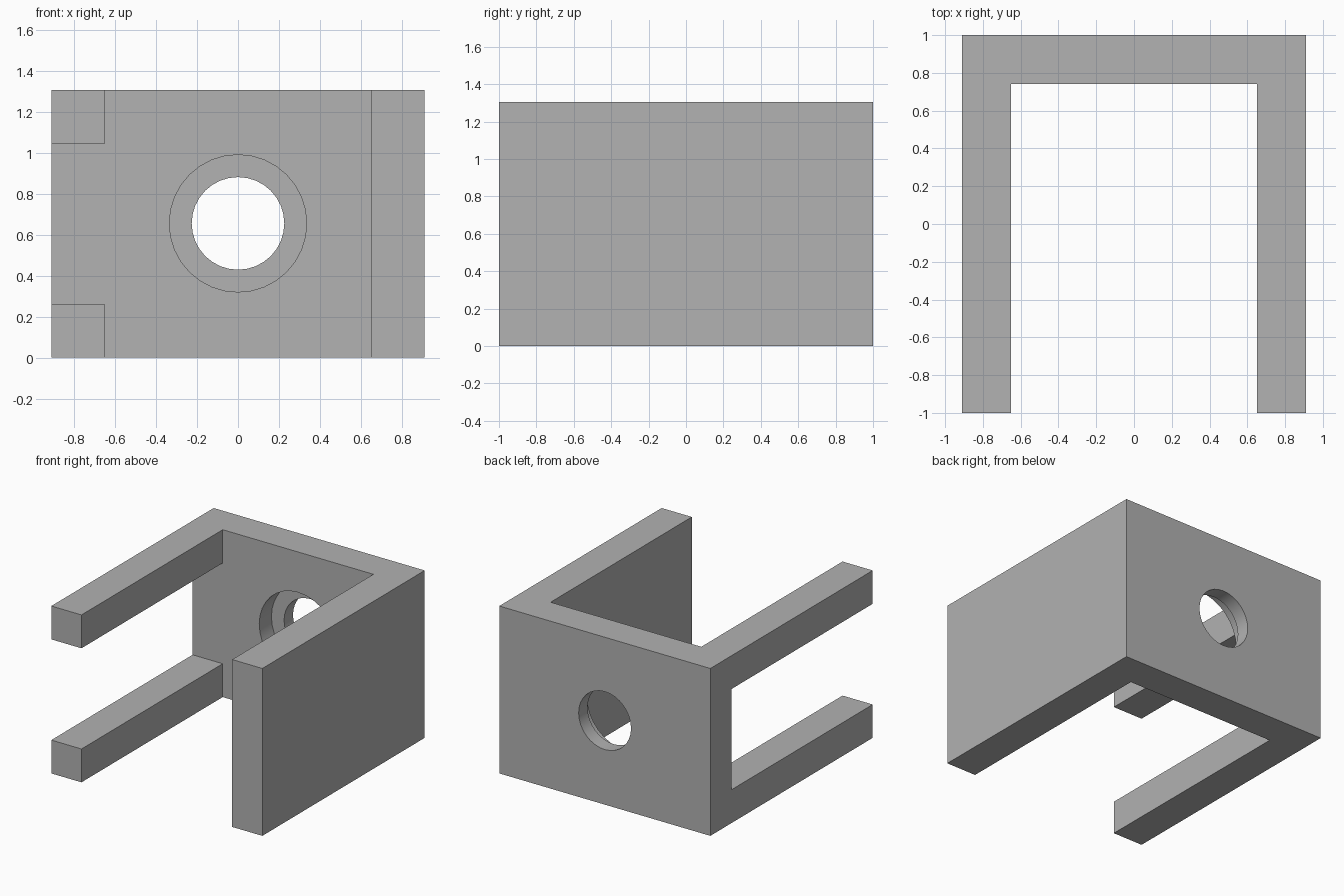
import bpy, bmesh, math
from mathutils import Matrix, Vector

cube = bpy.data.objects.get("Cube")
if cube:
    bpy.data.objects.remove(cube, do_unlink=True)

HALF_W, HALF_L, HEIGHT, WALL = 0.91, 1.0, 1.305, 0.26
INNER_X, INNER_Y = HALF_W - WALL, HALF_L - WALL
HOLE_Z, STEP_Y = 0.655, 0.89

grey = bpy.data.materials.new("plain grey")
grey.use_nodes = True
colour = (0.445, 0.445, 0.445, 1)
grey.diffuse_color = colour
grey.node_tree.nodes["Principled BSDF"].inputs["Base Color"].default_value = colour


def make_object(name, bm):
    bmesh.ops.recalc_face_normals(bm, faces=bm.faces)
    mesh = bpy.data.meshes.new(name)
    bm.to_mesh(mesh)
    bm.free()
    mesh.materials.append(grey)
    obj = bpy.data.objects.new(name, mesh)
    bpy.context.scene.collection.objects.link(obj)
    return obj


def box(name, low, high):
    low, high = Vector(low), Vector(high)
    bm = bmesh.new()
    place = Matrix.Translation((low + high) / 2) @ Matrix.Diagonal((*(high - low), 1))
    bmesh.ops.create_cube(bm, size=1, matrix=place)
    return make_object(name, bm)


def cylinder_along_y(name, radius, y0, y1):
    bm = bmesh.new()
    place = Matrix.Translation((0, (y0 + y1) / 2, HOLE_Z)) @ Matrix.Rotation(math.pi / 2, 4, "X")
    bmesh.ops.create_cone(bm, cap_ends=True, segments=32, radius1=radius,
                          radius2=radius, depth=y1 - y0, matrix=place)
    return make_object(name, bm)


def cut(target, cutter):
    cutter.hide_render = True
    mod = target.modifiers.new("cut", "BOOLEAN")
    mod.operation, mod.solver, mod.object = "DIFFERENCE", "EXACT", cutter
    bpy.context.view_layer.objects.active = target
    bpy.ops.object.modifier_apply(modifier=mod.name)
    bpy.data.objects.remove(cutter, do_unlink=True)


# U-shaped body, extruded upward from its plan outline
half = [(HALF_W, HALF_L), (HALF_W, -HALF_L), (INNER_X, -HALF_L), (INNER_X, INNER_Y)]
outline = half + [(-x, y) for x, y in reversed(half)]
bm = bmesh.new()
base = bm.faces.new([bm.verts.new((x, y, 0)) for x, y in outline])
top = bmesh.ops.extrude_face_region(bm, geom=[base])["geom"]
bmesh.ops.translate(bm, vec=(0, 0, HEIGHT),
                    verts=[v for v in top if isinstance(v, bmesh.types.BMVert)])
bracket = make_object("bracket_body", bm)

# Open slot that leaves two arms on the right side
cut(bracket, box("slot_cutter", (-1.2, -1.2, WALL), (-0.5, INNER_Y, HEIGHT - WALL)))

# Stepped round hole through the back wall
cut(bracket, cylinder_along_y("counterbore_cutter", 0.335, 0.5, STEP_Y))
cut(bracket, cylinder_along_y("through_hole_cutter", 0.226, 0.6, 1.2))

# Smooth hole walls, sharp corners
bpy.ops.object.select_all(action="DESELECT")
bracket.select_set(True)
bpy.context.view_layer.objects.active = bracket
bpy.ops.object.shade_smooth_by_angle(angle=math.radians(30))
